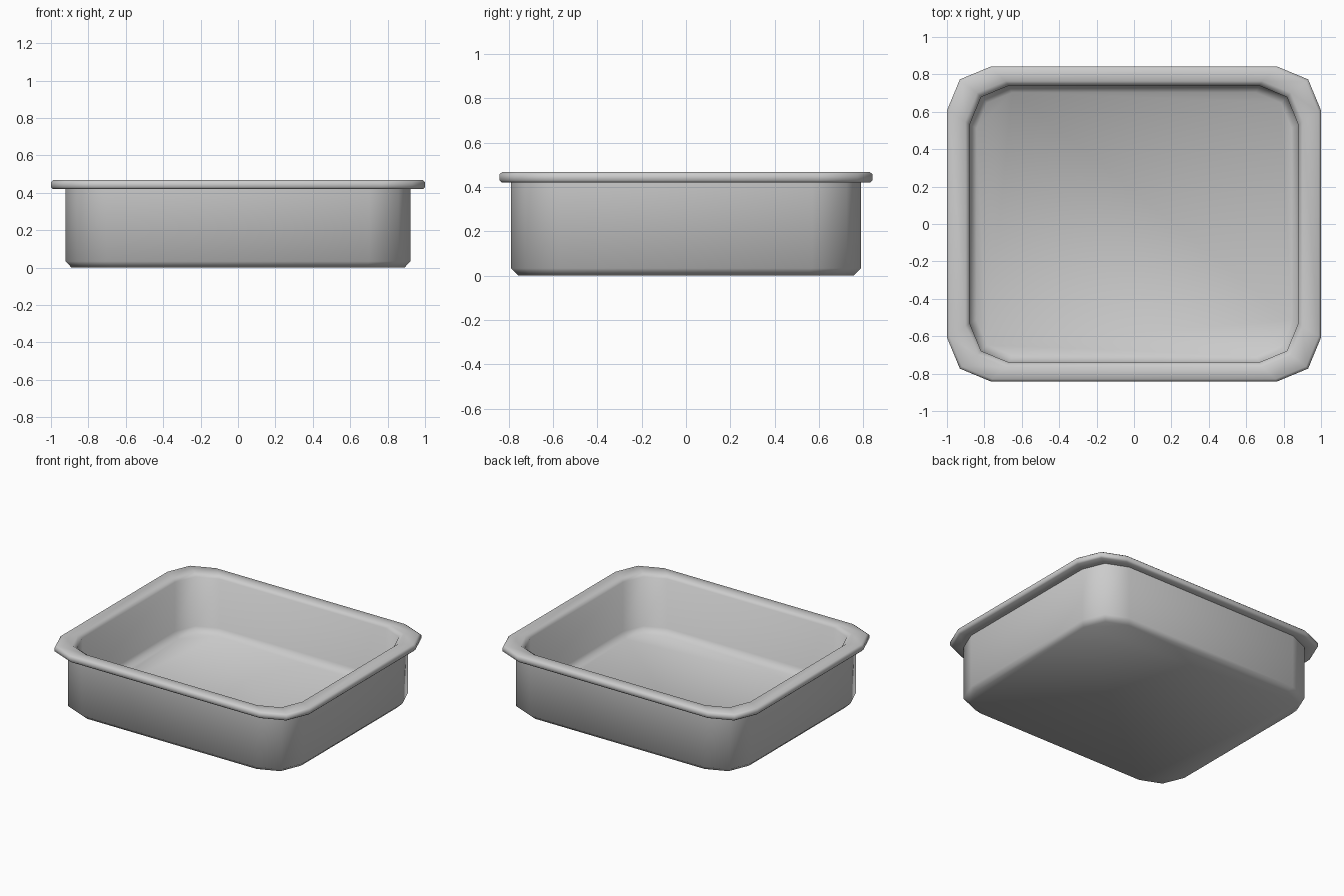
import bpy, bmesh, math

if "Cube" in bpy.data.objects:
    bpy.data.objects.remove(bpy.data.objects["Cube"])

SEGMENTS = 2  # facets per rounded corner


def ring(bm, hx, hy, r, z):
    """One loop of a rounded rectangle."""
    verts = []
    for i, (sx, sy) in enumerate([(1, 1), (-1, 1), (-1, -1), (1, -1)]):
        for k in range(SEGMENTS + 1):
            a = math.radians(90) * (i + k / SEGMENTS)
            verts.append(bm.verts.new((sx * (hx - r) + r * math.cos(a),
                                       sy * (hy - r) + r * math.sin(a), z)))
    return verts


# cross-section from underside, up the outside, over the rim, down to the floor
profile = [
    (0.890, 0.757, 0.21, 0.00),   # base
    (0.922, 0.789, 0.22, 0.033),  # bottom chamfer
    (0.922, 0.789, 0.22, 0.42),   # outer wall top
    (0.990, 0.832, 0.23, 0.42),   # rim underside
    (1.000, 0.842, 0.235, 0.43),  # rim edge
    (1.000, 0.842, 0.235, 0.457),
    (0.987, 0.829, 0.23, 0.468),  # rim top
    (0.902, 0.764, 0.215, 0.468),
    (0.879, 0.740, 0.21, 0.447),  # inner lip
    (0.879, 0.740, 0.21, 0.09),   # inner wall
    (0.842, 0.703, 0.19, 0.05),   # floor
]

# baking pan
bm = bmesh.new()
rings = [ring(bm, *p) for p in profile]
for lo, hi in zip(rings, rings[1:]):
    n = len(lo)
    for i in range(n):
        j = (i + 1) % n
        bm.faces.new((lo[i], lo[j], hi[j], hi[i]))
bm.faces.new(rings[0][::-1])
bm.faces.new(rings[-1])
bmesh.ops.recalc_face_normals(bm, faces=bm.faces)

mesh = bpy.data.meshes.new("baking_pan")
bm.to_mesh(mesh)
bm.free()
pan = bpy.data.objects.new("baking_pan", mesh)
bpy.context.collection.objects.link(pan)
bpy.context.view_layer.objects.active = pan
pan.select_set(True)
bpy.ops.object.shade_smooth_by_angle(angle=math.radians(60))
